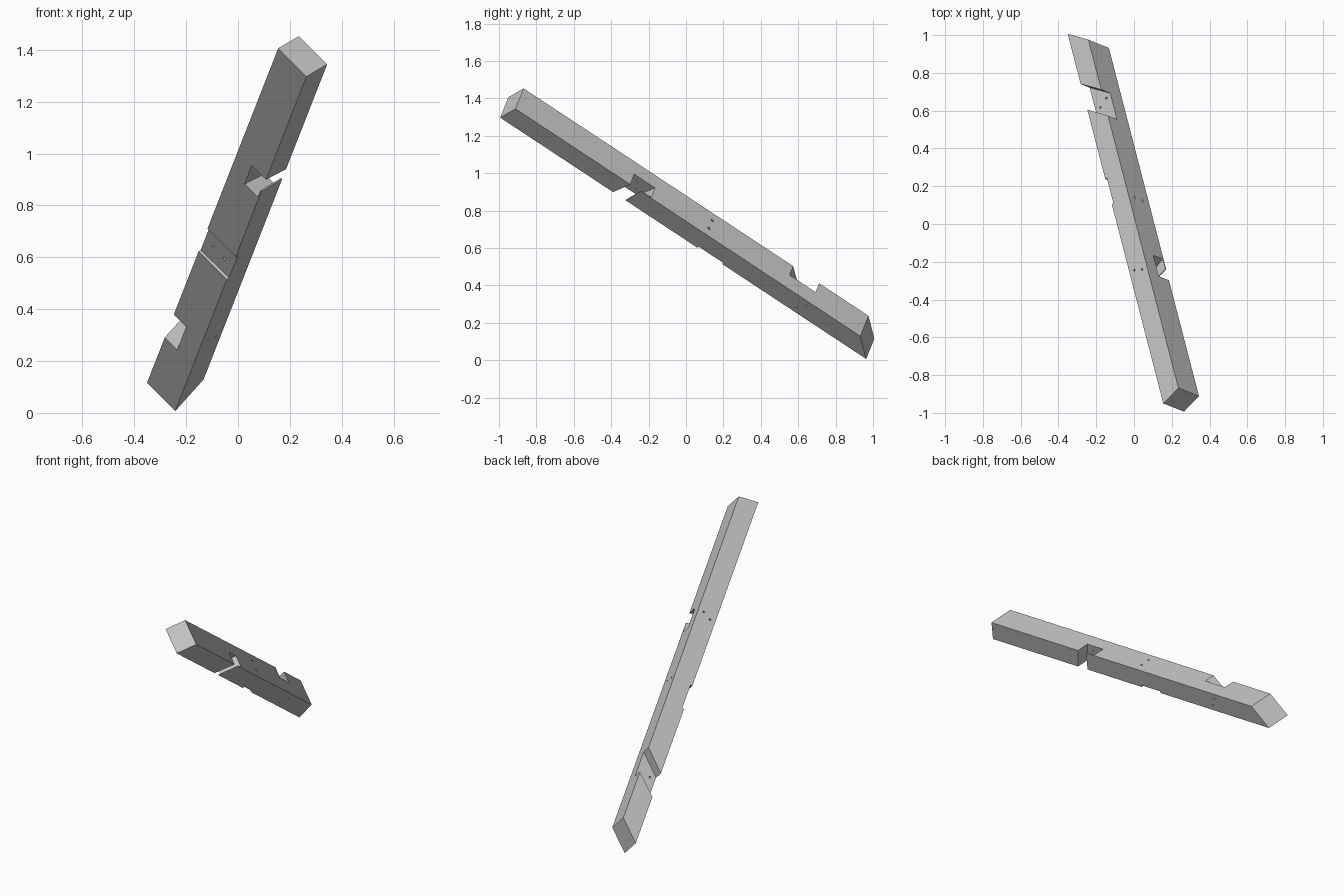
import bpy, bmesh
from mathutils import Matrix, Vector

cube = bpy.data.objects.get("Cube")
if cube:
    bpy.data.objects.remove(cube, do_unlink=True)

# Tilted beam frame: local x runs along the beam, y is its thickness, z its width
ALONG = Vector((-0.211, 0.816, -0.538)).normalized()
THICK = Vector((0.70, 0.51, 0.496))
THICK = (THICK - THICK.dot(ALONG) * ALONG).normalized()
WIDE = ALONG.cross(THICK)
FRAME = Matrix((ALONG, THICK, WIDE)).transposed().to_4x4()
FRAME.translation = Vector((0.155, -0.95, 1.406))
T, W = 0.1215, 0.16
M = 0.02  # cutter overshoot

grey = bpy.data.materials.new("plain_grey")
grey.use_nodes = True
COLOUR = (0.56, 0.56, 0.56, 1)
grey.diffuse_color = COLOUR
grey.node_tree.nodes["Principled BSDF"].inputs["Base Color"].default_value = COLOUR


def make(name, bm):
    bmesh.ops.recalc_face_normals(bm, faces=bm.faces)
    mesh = bpy.data.meshes.new(name)
    bm.to_mesh(mesh)
    bm.free()
    mesh.materials.append(grey)
    ob = bpy.data.objects.new(name, mesh)
    ob.matrix_world = FRAME
    bpy.context.collection.objects.link(ob)
    return ob


def block(name, start, end, y, z):
    """Box whose ends are (position, slope across the thickness)."""
    bm = bmesh.new()
    bmesh.ops.create_cube(bm, size=2)
    for v in bm.verts:
        pos, slope = end if v.co.x > 0 else start
        across = y[v.co.y > 0]
        v.co = (pos + slope * across, across, z[v.co.z > 0])
    return make(name, bm)


def hole(name, a, b):
    a, b = Vector(a), Vector(b)
    axis = b - a
    bm = bmesh.new()
    turn = axis.to_track_quat('Z', 'Y').to_matrix().to_4x4()
    bmesh.ops.create_cone(bm, cap_ends=True, segments=12, radius1=0.006,
                          radius2=0.006, depth=axis.length,
                          matrix=Matrix.Translation((a + b) / 2) @ turn)
    return make(name, bm)


# Beam with bevel-cut ends
beam = block("timber_beam", (0, 0.2), (2.398, -0.94), (0, T), (0, W))
full_y, full_z = (-M, T + M), (-M, W + M)

cutters = [
    # Half-depth pocket with a narrower mouth, leaving a thin lip
    block("pocket_cutter", (0.74, 0.3), (0.872, 0.33), full_y, (0.08, W - 0.006)),
    block("mouth_cutter", (0.74, 0.3), (0.822, 0.2), full_y, (0.13, W + M)),
    # Shallow housing
    block("housing_cutter", (1.292, 0), (1.455, 0), (-M, 0.012), full_z),
    # Skewed notch near the foot
    block("notch_cutter", (1.907, -0.96), (2.072, -0.92), full_y, (-M, 0.07)),
]
# Peg holes: straight ones across the width, slanted ones through the housing
for x, y in ((0.843, 0.034), (0.816, 0.085)):
    cutters.append(hole("peg_cutter", (x, y, -M), (x, y, 0.1)))
for x, y in ((1.922, 0.036), (1.949, 0.088)):
    cutters.append(hole("peg_cutter", (x, y, 0.05), (x, y, W + M)))
for z in (0.048, 0.11):
    cutters.append(hole("peg_cutter", (1.398, -0.008, z), (1.256, 0.142, z)))

# Cut the joinery into the beam
bpy.context.view_layer.objects.active = beam
beam.select_set(True)
for cutter in cutters:
    cutter.hide_render = True
    mod = beam.modifiers.new("joinery", 'BOOLEAN')
    mod.operation, mod.solver, mod.object = 'DIFFERENCE', 'EXACT', cutter
    bpy.ops.object.modifier_apply(modifier=mod.name)
    bpy.data.objects.remove(cutter, do_unlink=True)
